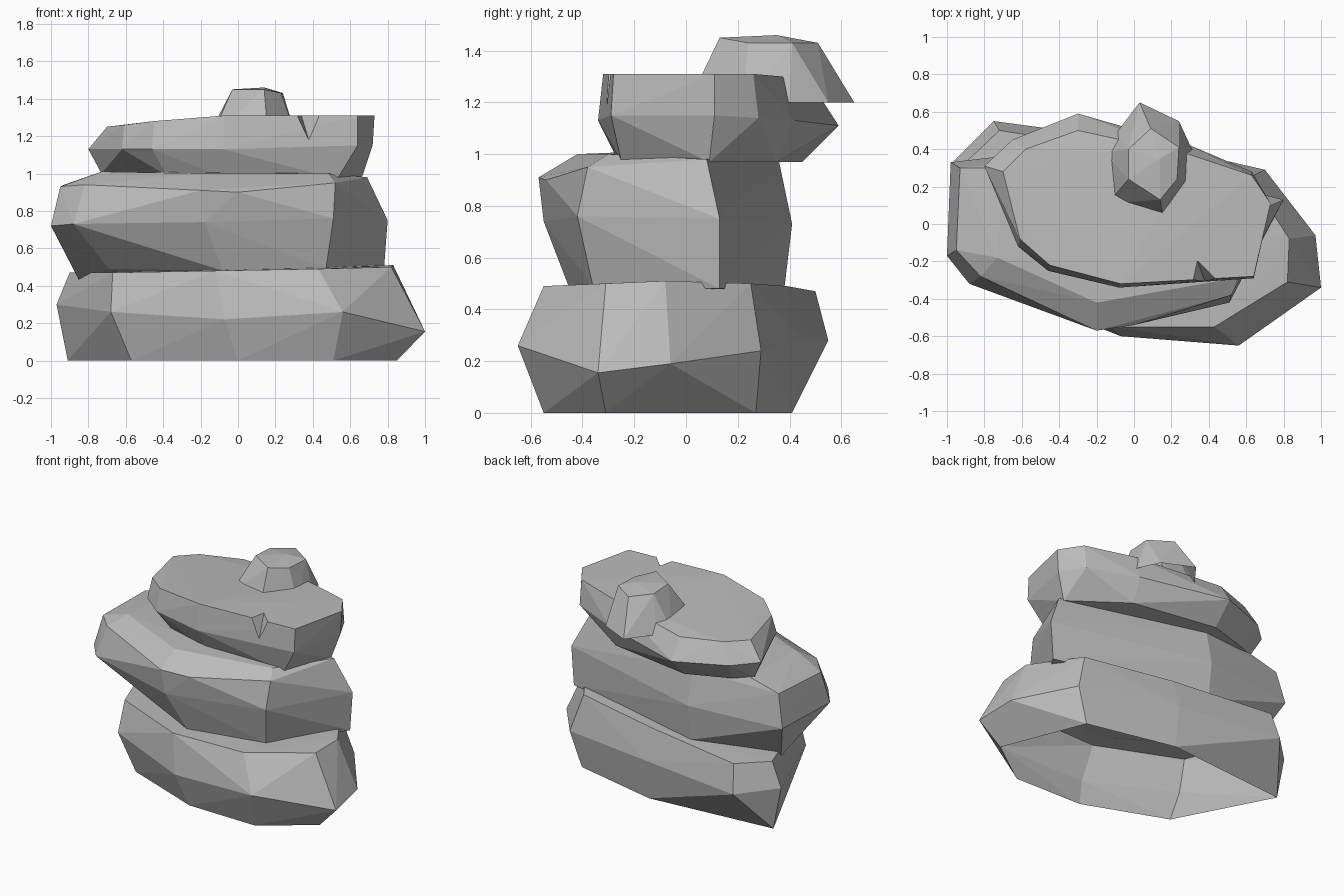
import bpy
import bmesh

default_cube = bpy.data.objects.get("Cube")
if default_cube:
    bpy.data.objects.remove(default_cube, do_unlink=True)


def make_material(name, color):
    material = bpy.data.materials.new(name)
    material.use_nodes = True
    material.diffuse_color = color
    shader = material.node_tree.nodes["Principled BSDF"]
    shader.inputs["Base Color"].default_value = color
    shader.inputs["Roughness"].default_value = 0.9
    return material


stone_grey = make_material("stone grey", (.5, .5, .5, 1))


def faceted_stone(name, *rings, hollow=False):
    """Wrap the rings of corner points in one flat-faceted convex stone.
    A hollow stone is left open underneath."""
    mesh = bpy.data.meshes.new(name)
    bm = bmesh.new()
    for ring in rings:
        for corner in ring:
            bm.verts.new(corner)
    hull = bmesh.ops.convex_hull(bm, input=bm.verts)
    unused = set(hull["geom_interior"]) | set(hull["geom_unused"])
    loose = [item for item in unused if isinstance(item, bmesh.types.BMVert)]
    bmesh.ops.delete(bm, geom=loose, context="VERTS")
    bmesh.ops.recalc_face_normals(bm, faces=bm.faces)
    if hollow:
        bm.normal_update()
        underside = [face for face in bm.faces if face.normal.z < -.95]
        bmesh.ops.delete(bm, geom=underside, context="FACES")
    bm.to_mesh(mesh)
    bm.free()
    mesh.materials.append(stone_grey)
    stone = bpy.data.objects.new(name, mesh)
    bpy.context.collection.objects.link(stone)
    return stone


def level(height, *corners):
    """Ring of corners that all lie at one height."""
    return [(x, y, height) for x, y in corners]


# Wide base stone: foot, belly and shoulder rings
faceted_stone(
    "base_stone",
    level(0, (.85, -.31), (.51, -.55), (0, -.54), (-.57, -.32),
          (-.91, .33), (0, .41), (.62, .27)),
    [(.56, -.65, .26), (1, -.34, .155), (.97, -.06, .19), (.7, .29, .24),
     (0, .45, .28), (-.75, .55, .28), (-.97, .33, .3),
     (-.68, -.36, .26), (-.07, -.6, .22)],
    [(.43, -.55, .49), (.82, -.31, .5), (.83, -.08, .51), (.62, .25, .5),
     (0, .39, .49), (-.72, .5, .47), (-.9, .33, .47),
     (-.67, -.3, .47), (-.12, -.55, .48)],
    hollow=True,
)

# Middle stone, overhanging to one side
faceted_stone(
    "middle_stone",
    [(.47, -.36, .49), (.78, .13, .48), (-.3, .38, .48),
     (-.85, .16, .43), (-.69, -.13, .49), (-.08, -.45, .48)],
    [(.51, -.42, .76), (.8, .13, .75), (-.3, .41, .73),
     (-.98, .33, .72), (-1, -.17, .72), (-.88, -.32, .73), (-.18, -.55, .74)],
    [(-.95, -.14, .93), (-.82, -.28, .94), (-.2, -.57, .91), (0, -.54, .9),
     (.52, -.38, .95), (-.93, .3, .94)],
    [(-.73, -.18, 1.01), (-.2, -.42, 1), (.48, -.3, 1), (.69, .08, .98),
     (-.3, .36, .97), (-.7, .3, 1)],
)

# Upper slab stone, its top dipping to one side
upper_stone = faceted_stone(
    "upper_stone",
    [(-.73, .28, 1), (-.38, -.18, .99), (-.05, -.26, .97), (.53, -.25, .97),
     (.66, .09, .97), (.3, .35, .97), (-.3, .45, .97), (-.6, .35, .98)],
    [(-.8, .31, 1.13), (-.62, -.12, 1.13), (-.46, -.25, 1.13),
     (-.08, -.34, 1.13), (.64, -.29, 1.15), (.72, .11, 1.15),
     (.63, .28, 1.14), (.3, .42, 1.13), (-.3, .59, 1.11), (-.65, .45, 1.12)],
    [(-.7, .28, 1.25), (-.61, -.08, 1.26), (-.45, -.22, 1.28),
     (-.07, -.32, 1.31), (.64, -.28, 1.31), (.73, .11, 1.31),
     (.63, .26, 1.31), (.3, .37, 1.3), (-.3, .5, 1.25), (-.58, .4, 1.25)],
)

# Wedge-shaped chip cut from the front rim of the slab
chip_cutter = faceted_stone(
    "chip_cutter",
    level(1.34, (.33, -.17), (.28, -.4), (.44, -.28), (.44, -.4)),
    level(1.14, (.39, -.34)),
)
chip_cutter.hide_render = True
chip_cutter.hide_viewport = True
chip_cutter.display_type = "WIRE"
chip = upper_stone.modifiers.new("rim chip", "BOOLEAN")
chip.operation = "DIFFERENCE"
chip.solver = "EXACT"
chip.object = chip_cutter

# Small cap stone resting near the back
faceted_stone(
    "cap_stone",
    level(1.2, (.03, .65), (.24, .55), (.31, .4), (.31, .22), (.16, .01),
          (-.14, .11), (-.16, .38), (-.1, .48)),
    [(-.03, .4, 1.44), (.09, .51, 1.43), (.24, .41, 1.43), (.23, .24, 1.43),
     (.14, .13, 1.45), (-.03, .24, 1.45), (.14, .35, 1.46)],
    hollow=True,
)
